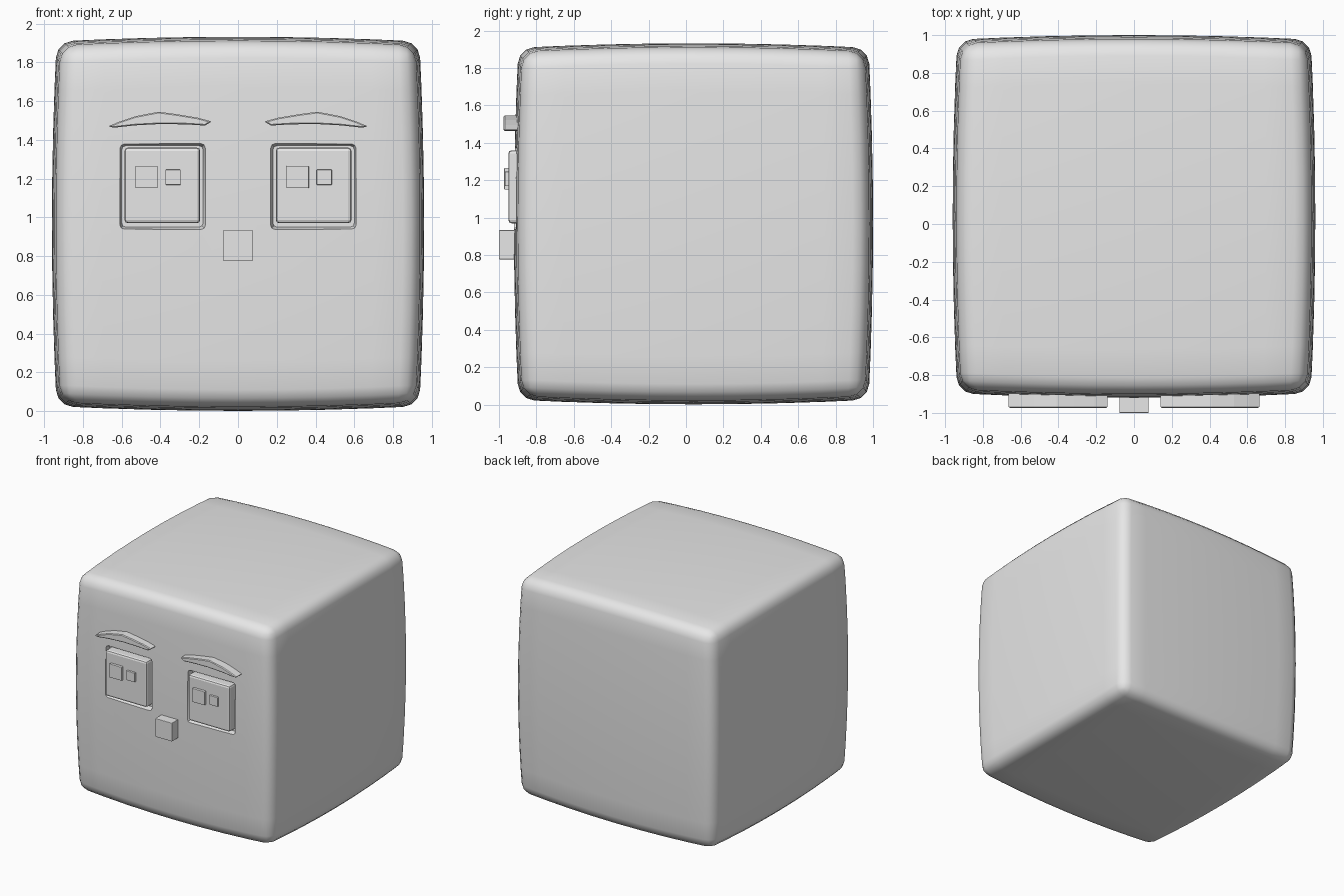
import bpy, bmesh, math
from mathutils import Vector

cube = bpy.data.objects.get("Cube")
if cube:
    bpy.data.objects.remove(cube, do_unlink=True)

grey = bpy.data.materials.new("plain_grey")
grey.use_nodes = True
grey.diffuse_color = (0.8, 0.8, 0.8, 1)
grey.node_tree.nodes["Principled BSDF"].inputs["Base Color"].default_value = (0.8, 0.8, 0.8, 1)


def make_object(name, bm):
    bmesh.ops.recalc_face_normals(bm, faces=bm.faces)
    mesh = bpy.data.meshes.new(name)
    bm.to_mesh(mesh)
    bm.free()
    mesh.materials.append(grey)
    obj = bpy.data.objects.new(name, mesh)
    bpy.context.collection.objects.link(obj)
    return obj


def activate(obj):
    bpy.ops.object.select_all(action="DESELECT")
    obj.select_set(True)
    bpy.context.view_layer.objects.active = obj


def bevel(obj, width, segments=1, angle=40):
    mod = obj.modifiers.new("Bevel", "BEVEL")
    mod.width, mod.segments = width, segments
    mod.limit_method = "ANGLE"
    mod.angle_limit = math.radians(angle)
    activate(obj)
    bpy.ops.object.modifier_apply(modifier=mod.name)


def block(name, x, z, width, front, back, edge=0.0):
    bm = bmesh.new()
    bmesh.ops.create_cube(bm, size=1)
    for v in bm.verts:
        v.co = Vector((x + v.co.x * width,
                       (front + back) / 2 + v.co.y * (back - front),
                       z + v.co.z * width))
    obj = make_object(name, bm)
    if edge:
        bevel(obj, edge, 2)
    return obj


# Head: a gridded box with every side gently bulged and its edges rounded
half = Vector((0.96, 0.96, 0.965))
centre = Vector((0, 0.04, 0.967))
bulge = 0.024
bm = bmesh.new()
bmesh.ops.create_cube(bm, size=2)
bmesh.ops.subdivide_edges(bm, edges=bm.edges[:], cuts=7, use_grid_fill=True)
for v in bm.verts:
    u = v.co.copy()
    for i in range(3):
        others = u.length_squared - u[i] ** 2
        v.co[i] = centre[i] + u[i] * (half[i] - bulge * others)
head = make_object("head", bm)
bevel(head, 0.085, 3)

# Shallow sockets cut into the face, with the outer edge slightly flared
EYES = {"right": -0.39, "left": 0.39}
for side, x in EYES.items():
    bm = bmesh.new()
    bmesh.ops.create_cube(bm, size=1)
    uprights = [e for e in bm.edges if abs(e.verts[0].co.y - e.verts[1].co.y) > 0.5]
    bmesh.ops.bevel(bm, geom=uprights, offset=0.05, segments=2, profile=0.5, affect="EDGES")
    for v in bm.verts:
        width = 0.47 if v.co.y < 0 else 0.42
        v.co = Vector((x + v.co.x * width, -0.92 + v.co.y * 0.1, 1.16 + v.co.z * width))
    cutter = make_object(side + "_socket_cutter", bm)
    mod = head.modifiers.new("Socket", "BOOLEAN")
    mod.operation, mod.solver, mod.object = "DIFFERENCE", "EXACT", cutter
    activate(head)
    bpy.ops.object.modifier_apply(modifier=mod.name)
    bpy.data.objects.remove(cutter, do_unlink=True)
activate(head)
bpy.ops.object.shade_smooth_by_angle(angle=math.radians(38))

# Eyes, each with a large and a small raised square on the same side
for side, x in EYES.items():
    block(side + "_eye", x, 1.165, 0.39, -0.95, -0.85, 0.017)
    block(side + "_pupil", x - 0.082, 1.208, 0.115, -0.972, -0.93, 0.003)
    block(side + "_glint", x + 0.055, 1.207, 0.078, -0.968, -0.93, 0.003)

# Nose
block("nose", 0, 0.855, 0.156, -1.0, -0.88, 0.003)

# Eyebrows: arched outline pushed forward from the face
BROW = [(0.135, 1.495), (0.21, 1.515), (0.32, 1.533), (0.41, 1.545), (0.53, 1.522),
        (0.61, 1.495), (0.67, 1.47), (0.64, 1.463), (0.53, 1.475), (0.4, 1.482),
        (0.27, 1.48), (0.17, 1.474)]
for side, sign in (("right", -1), ("left", 1)):
    bm = bmesh.new()
    face = bm.faces.new([bm.verts.new((sign * x, -0.975, z)) for x, z in BROW])
    geom = bmesh.ops.extrude_face_region(bm, geom=[face])["geom"]
    bmesh.ops.translate(bm, vec=(0, 0.085, 0),
                        verts=[g for g in geom if isinstance(g, bmesh.types.BMVert)])
    brow = make_object(side + "_eyebrow", bm)
    bevel(brow, 0.006, 1, 60)
